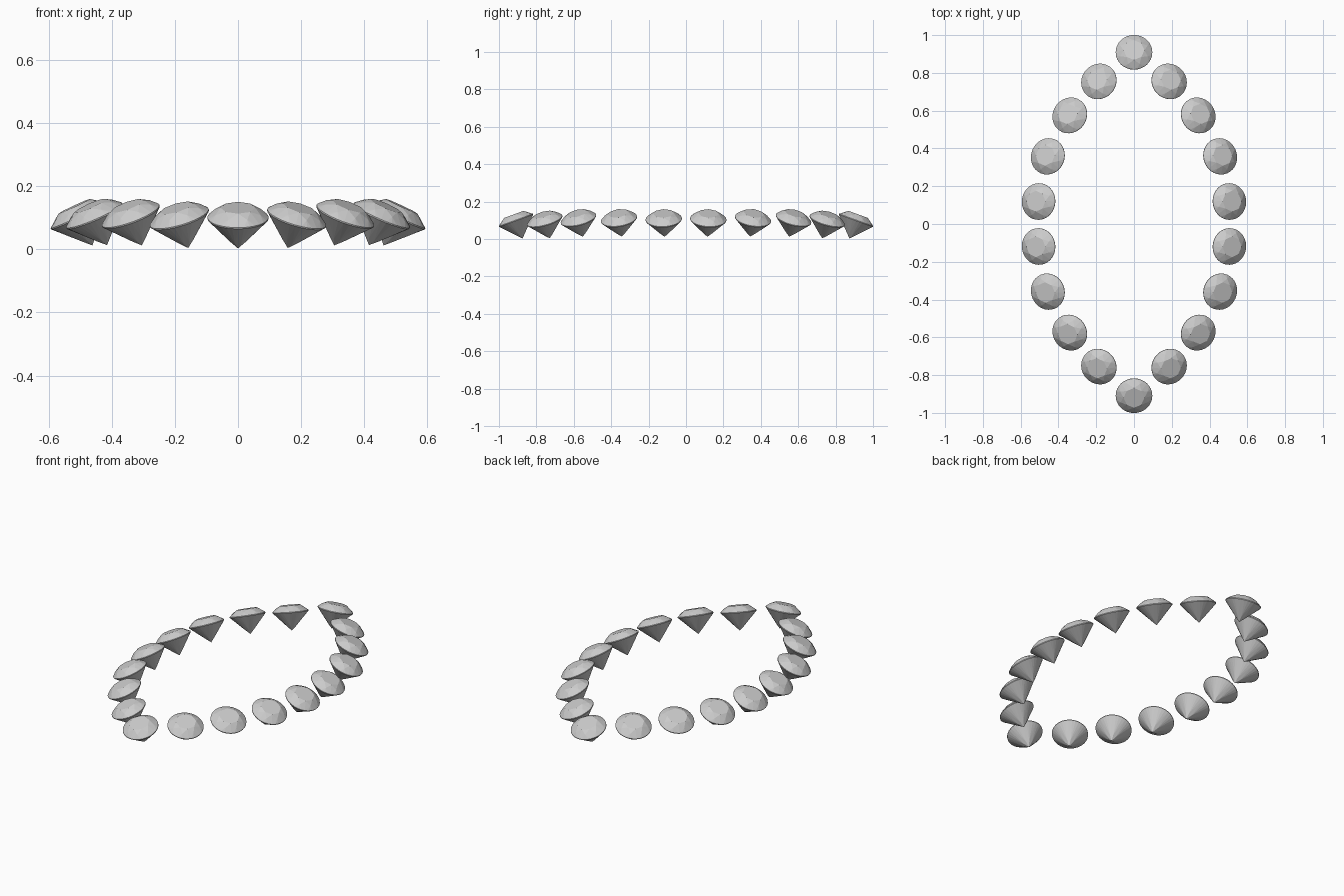
import bpy, bmesh
from math import cos, sin, pi, radians
from mathutils import Vector, Matrix

if "Cube" in bpy.data.objects:
    bpy.data.objects.remove(bpy.data.objects["Cube"])

R = 0.097  # girdle radius


def ring(bm, n, r, z, turn=0.0):
    for i in range(n):
        a = 2 * pi * (i + turn) / n
        bm.verts.new((r * cos(a), r * sin(a), z))


# Brilliant-cut stone: hull over table, crown, girdle, pavilion and culet points
def make_gem_mesh():
    bm = bmesh.new()
    ring(bm, 8, 0.055, 0.034)               # table
    ring(bm, 8, 0.078, 0.0195, 0.5)         # crown break
    ring(bm, 32, R, 0.002)                  # girdle top
    ring(bm, 32, R, -0.002)                 # girdle bottom
    ring(bm, 8, 0.025, -0.079, 0.5)         # pavilion break
    bm.verts.new((0, 0, -0.103))            # culet
    bmesh.ops.convex_hull(bm, input=bm.verts[:])
    bmesh.ops.dissolve_limit(bm, angle_limit=radians(0.5),
                             verts=bm.verts[:], edges=bm.edges[:])
    bmesh.ops.recalc_face_normals(bm, faces=bm.faces[:])
    mesh = bpy.data.meshes.new("gem")
    bm.to_mesh(mesh)
    bm.free()
    return mesh


gem = make_gem_mesh()

# One quarter of the ring: x, y, girdle height, outward direction (deg), tilt (deg)
quarter = [
    (0.0, 0.909, 0.100, 90, 20),
    (0.186, 0.755, 0.100, 43, 22),
    (0.340, 0.575, 0.107, 34, 24),
    (0.456, 0.358, 0.107, 20, 25),
    (0.505, 0.119, 0.106, 6, 25),
]

# Mirror the quarter across both axes, each stone leaning outward
for x, y, z, d, t in quarter:
    for sx in ((1,) if x == 0 else (1, -1)):
        for sy in (1, -1):
            out = Vector((sx * cos(radians(d)), sy * sin(radians(d)), 0))
            axis = Vector((0, 0, 1)).cross(out)
            ob = bpy.data.objects.new("gemstone", gem)
            bpy.context.collection.objects.link(ob)
            ob.matrix_world = (Matrix.Translation((sx * x, sy * y, z))
                               @ Matrix.Rotation(radians(t), 4, axis))
